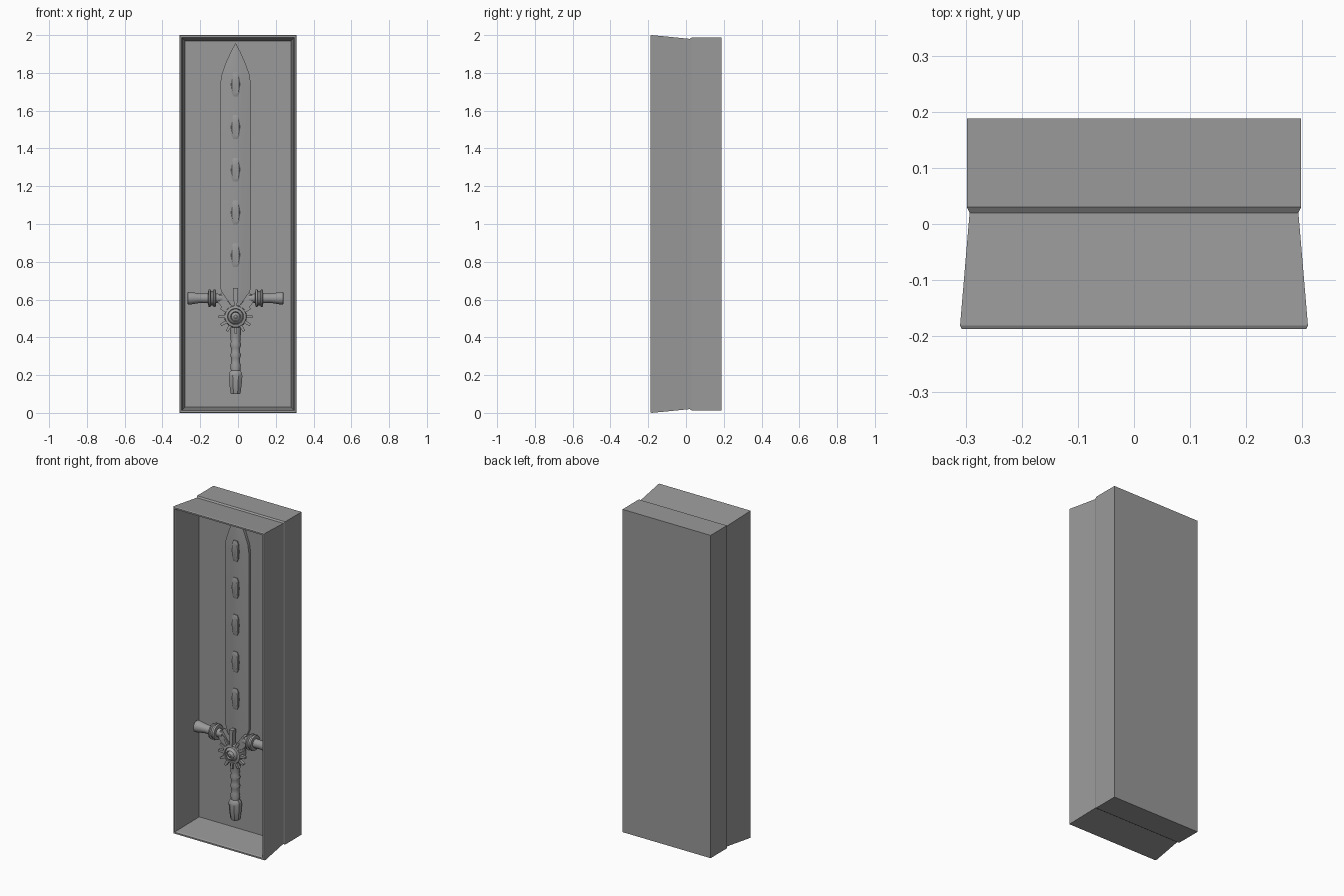
import bpy, bmesh, math
from mathutils import Matrix, Vector

cube = bpy.data.objects.get("Cube")
if cube:
    bpy.data.objects.remove(cube, do_unlink=True)

grey = bpy.data.materials.new("plain grey")
grey.use_nodes = True
grey.diffuse_color = (0.32, 0.32, 0.32, 1)
grey.node_tree.nodes["Principled BSDF"].inputs["Base Color"].default_value = grey.diffuse_color

CX = -0.013      # sword centre line
HUB_Z = 0.51


def finish(name, bm, smooth=None):
    bmesh.ops.recalc_face_normals(bm, faces=bm.faces)
    mesh = bpy.data.meshes.new(name)
    bm.to_mesh(mesh)
    bm.free()
    mesh.materials.append(grey)
    ob = bpy.data.objects.new(name, mesh)
    bpy.context.collection.objects.link(ob)
    if smooth:
        bpy.ops.object.select_all(action="DESELECT")
        ob.select_set(True)
        bpy.context.view_layer.objects.active = ob
        bpy.ops.object.shade_smooth_by_angle(angle=math.radians(smooth))
    return ob


def loft(name, rings, smooth=None):
    """Skin a list of closed point rings and cap both ends."""
    bm = bmesh.new()
    loops = [[bm.verts.new(p) for p in ring] for ring in rings]
    n = len(loops[0])
    for a, b in zip(loops, loops[1:]):
        for i in range(n):
            j = (i + 1) % n
            bm.faces.new((a[i], a[j], b[j], b[i]))
    bm.faces.new(loops[0])
    bm.faces.new(loops[-1])
    return finish(name, bm, smooth)


def lathe(name, profile, origin, axis, sides=20, flat=1.0):
    """Turn (distance, radius) pairs about an axis; flat squashes the depth."""
    turn = Vector((0, 0, 1)).rotation_difference(Vector(axis)).to_matrix()
    rings = []
    for d, r in profile:
        ring = []
        for i in range(sides):
            a = math.tau * (i + 0.5) / sides
            p = turn @ Vector((r * math.cos(a), r * math.sin(a), d))
            ring.append(Vector(origin) + Vector((p.x, p.y * flat, p.z)))
        rings.append(ring)
    return loft(name, rings, 35)


def bar(name, start, end, w0, w1, depth):
    """Tapered flat bar between two points in the front plane."""
    a, b = Vector(start), Vector(end)
    side = (b - a).cross(Vector((0, 1, 0))).normalized()
    d = Vector((0, depth / 2, 0))
    rings = [[p + side * w - d, p + side * w + d, p - side * w + d, p - side * w - d]
             for p, w in ((a, w0 / 2), (b, w1 / 2))]
    return loft(name, rings)


# Case: flared front, shallow waist, hollow tapering to the inner panel
def frame(y, hx, m):
    return [(-hx, y, m), (hx, y, m), (hx, y, 2 - m), (-hx, y, 2 - m)]


loft("display_case", [frame(*s) for s in (
    (0.188, 0.298, 0.013), (0.03, 0.298, 0.013), (0.02, 0.293, 0.02),
    (-0.181, 0.31, 0), (-0.187, 0.307, 0.003), (-0.187, 0.298, 0.012),
    (-0.178, 0.294, 0.016), (0.025, 0.28, 0.03))])

# Blade: half outline by height, with a soft central ridge
rings = []
for z, w in ((0.56, 0.05), (0.62, 0.066), (0.66, 0.081), (1.74, 0.081),
             (1.79, 0.074), (1.85, 0.053), (1.91, 0.026), (1.955, 0.002)):
    edge = min(w, 0.08) / 0.08
    rings.append([(CX - w, 0.03, z), (CX - w, 0.008, z),
                  (CX - w * 0.45, 0.008 - 0.009 * edge, z), (CX, 0.008 - 0.013 * edge, z),
                  (CX + w * 0.45, 0.008 - 0.009 * edge, z), (CX + w, 0.008, z),
                  (CX + w, 0.03, z)])
loft("blade", rings, 30)

# Barrel-shaped studs along the blade
for i in range(5):
    z = 0.835 + i * 0.226
    rings = []
    for y, s in ((0.01, 1), (-0.009, 1), (-0.013, 0.82)):
        right = [(0.012, -0.063), (0.02, -0.045), (0.024, 0), (0.02, 0.045), (0.012, 0.063)]
        outline = right + [(-x, h) for x, h in reversed(right)]
        rings.append([(CX + x * s, y, z + h * s) for x, h in outline])
    loft(f"blade_stud_{i + 1}", rings, 30)

# Guard arms with collars and braces, one each side
for side, label in ((-1, "right"), (1, "left")):
    base = (CX, -0.02, 0.607)
    lathe(f"guard_arm_{label}", [(0.07, 0.02), (0.10, 0.025), (0.15, 0.027), (0.18, 0.025),
                               (0.20, 0.027), (0.24, 0.034), (0.252, 0.034), (0.254, 0.027)],
          base, (side, 0, 0))
    lathe(f"guard_collar_{label}", [(0.104, 0.03), (0.105, 0.045), (0.115, 0.048), (0.12, 0.038),
                                  (0.13, 0.038), (0.135, 0.048), (0.144, 0.045), (0.145, 0.03)],
          base, (side, 0, 0))
    bar(f"guard_brace_{label}", (CX + side * 0.02, -0.015, 0.53),
        (CX + side * 0.095, -0.015, 0.615), 0.055, 0.03, 0.045)
    bar(f"guard_prong_{label}", (CX + side * 0.03, -0.02, 0.56),
        (CX + side * 0.075, -0.02, 0.635), 0.025, 0.012, 0.03)

# Round hub with stepped rings
lathe("hub", [(-0.05, 0.05), (0.015, 0.06), (0.025, 0.056), (0.028, 0.043), (0.022, 0.04),
              (0.03, 0.036), (0.037, 0.026), (0.03, 0.022), (0.032, 0.016), (0.04, 0.008)],
      (CX, -0.022, HUB_Z), (0, -1, 0), 28)

# Spikes around the hub, with a long one on the blade
for i in range(12):
    a = math.tau * i / 12
    out = Vector((math.sin(a), 0, math.cos(a)))
    c = Vector((CX, -0.035, HUB_Z))
    if i == 0:
        bar("blade_spike", c + out * 0.05, c + out * 0.15, 0.016, 0.026, 0.03)
    else:
        bar(f"hub_spike_{i}", c + out * 0.05, c + out * 0.09, 0.017, 0.013, 0.018)

# Grip with finger ridges, flared into a faceted pommel
lathe("grip", [(0.215, 0.024), (0.25, 0.028), (0.265, 0.024), (0.29, 0.024), (0.305, 0.029),
               (0.32, 0.024), (0.345, 0.025), (0.36, 0.03), (0.375, 0.025), (0.40, 0.027),
               (0.44, 0.03), (0.48, 0.035)], (CX, -0.008, 0), (0, 0, 1), 20, 0.9)
lathe("pommel", [(0.1, 0.026), (0.106, 0.029), (0.15, 0.035), (0.195, 0.039),
                 (0.212, 0.036), (0.225, 0.026)], (CX, -0.008, 0), (0, 0, 1), 8, 0.9)
